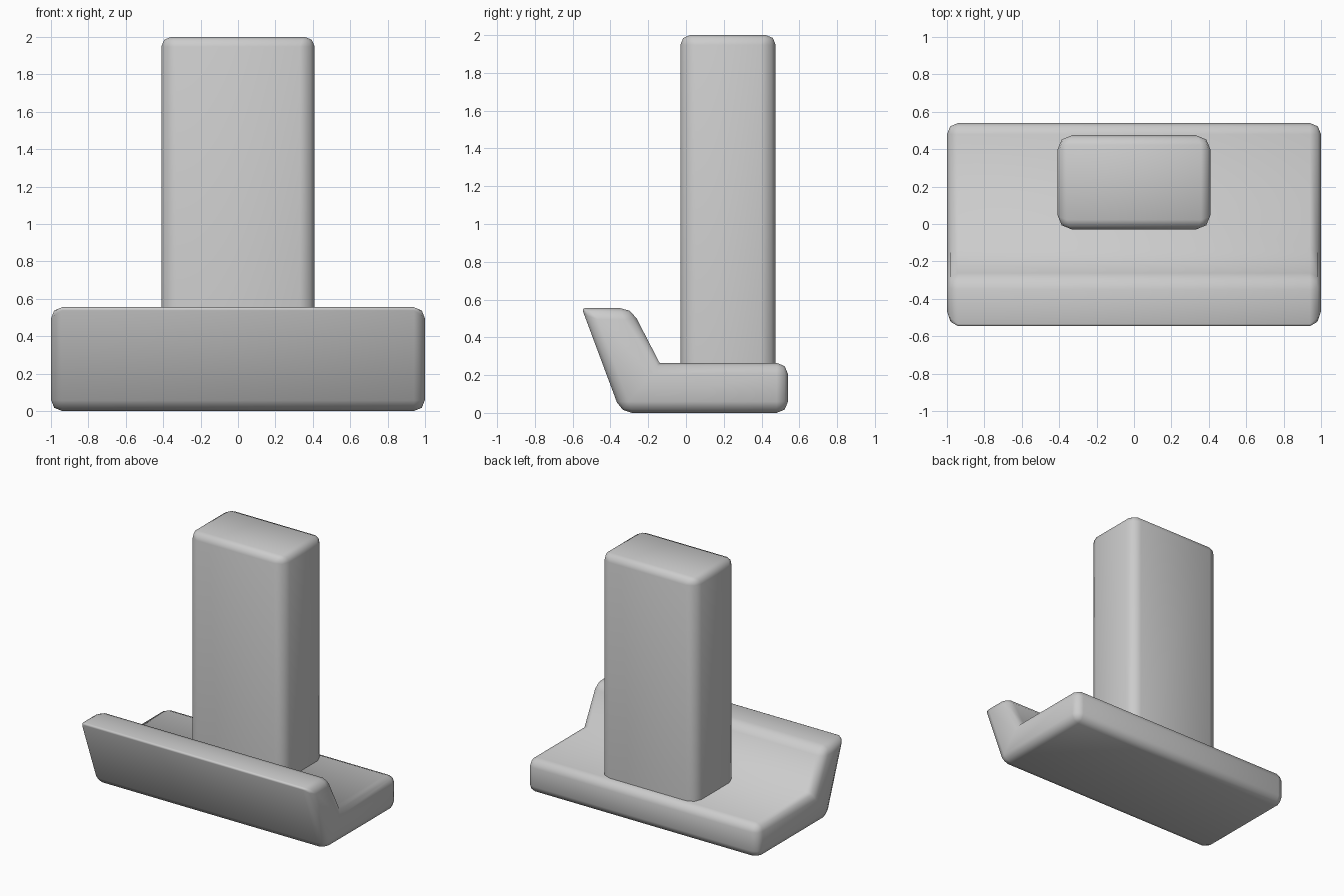
import bpy
import bmesh

cube = bpy.data.objects.get("Cube")
if cube:
    bpy.data.objects.remove(cube, do_unlink=True)

# One plain grey for everything
grey = bpy.data.materials.new("plain grey")
grey.use_nodes = True
colour = (0.6, 0.6, 0.6, 1)
grey.diffuse_color = colour
grey.node_tree.nodes["Principled BSDF"].inputs["Base Color"].default_value = colour


def rounded_prism(name, profile, push, width, weight, open_start=False):
    """Extrude a closed profile along push, then round edges by weight(edge)."""
    bm = bmesh.new()
    start = bm.faces.new([bm.verts.new(p) for p in profile])
    side = bmesh.ops.extrude_face_region(bm, geom=[start], use_keep_orig=True)
    moved = [g for g in side["geom"] if isinstance(g, bmesh.types.BMVert)]
    bmesh.ops.translate(bm, verts=moved, vec=push)
    bmesh.ops.recalc_face_normals(bm, faces=bm.faces[:])
    layer = bm.edges.layers.float.new("bevel_weight_edge")
    for edge in bm.edges:
        edge[layer] = weight(edge)
    if open_start:
        bmesh.ops.delete(bm, geom=[start], context="FACES_ONLY")
    mesh = bpy.data.meshes.new(name)
    bm.to_mesh(mesh)
    bm.free()
    mesh.materials.append(grey)
    mesh.shade_smooth()
    obj = bpy.data.objects.new(name, mesh)
    bpy.context.collection.objects.link(obj)
    bevel = obj.modifiers.new("rounding", "BEVEL")
    bevel.limit_method = "WEIGHT"
    bevel.width = width
    bevel.segments = 2
    return obj


# Base: flat foot with a lip leaning forward
lip_front, lip_back, inner = (-0.552, 0.555), (-0.29, 0.555), (-0.14, 0.265)
section = [(-0.345, 0), (0.54, 0), (0.54, 0.265), inner, lip_back, lip_front]


def base_weight(edge):
    a, b = edge.verts
    if abs(a.co.x - b.co.x) < 1:
        return 1
    y = a.co.y
    if abs(y - inner[0]) < 0.01:
        return 0
    return 0.3 if abs(y - lip_front[0]) < 0.01 else 1


rounded_prism("base", [(-1, y, z) for y, z in section], (2, 0, 0), 0.06, base_weight)

# Post: upright block, wider rounding on the upright corners than on top
x, front, back, low, high = 0.41, -0.03, 0.475, 0.2, 2.0


def post_weight(edge):
    a, b = edge.verts
    if abs(a.co.z - b.co.z) > 1:
        return 1
    return 0.65 if a.co.z > 1 else 0


corners = [(-x, front, low), (x, front, low), (x, back, low), (-x, back, low)]
rounded_prism("post", corners, (0, 0, high - low), 0.08, post_weight, open_start=True)
